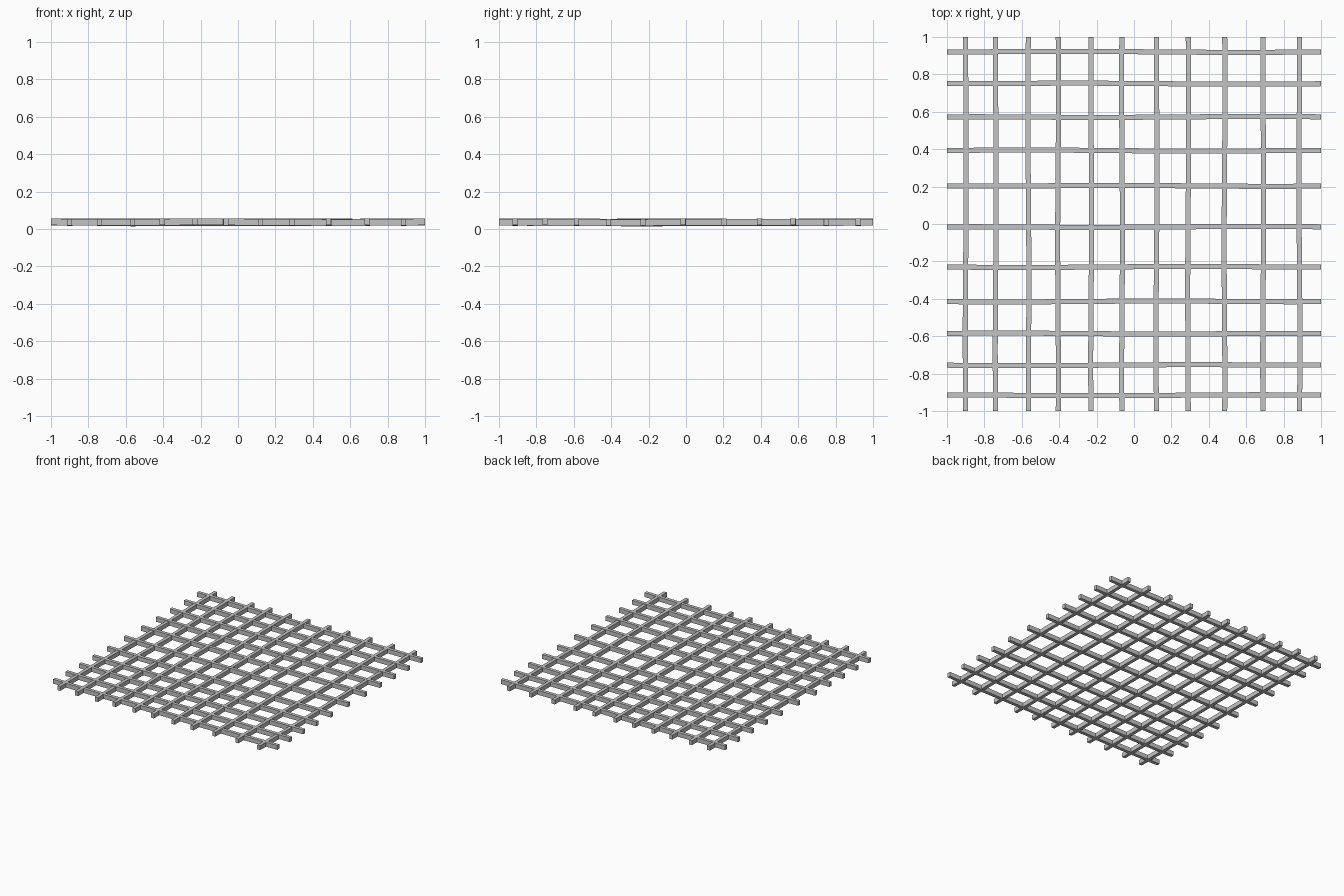
import bpy, bmesh, math, random
from mathutils import Vector

cube = bpy.data.objects.get("Cube")
if cube:
    bpy.data.objects.remove(cube, do_unlink=True)

random.seed(4)

# Plain grey bar material
grey = bpy.data.materials.new("mid_grey")
grey.use_nodes = True
COLOR = (0.55, 0.55, 0.55, 1)
grey.diffuse_color = COLOR
grey.node_tree.nodes["Principled BSDF"].inputs["Base Color"].default_value = COLOR

WIDTH, HEIGHT, MID_Z, STATIONS = 0.027, 0.035, 0.0375, 12


def bar(name, offset, along_x):
    """Square bar, 2 units long, with a slight hand-made wobble."""
    bm = bmesh.new()
    lift = random.uniform(-0.0015, 0.0015)
    phase = random.uniform(0, math.tau)
    rings = []
    for i in range(STATIONS + 1):
        t = -1 + 2 * i / STATIONS
        fade = 1 - t ** 4
        side = offset + 0.003 * fade * math.sin(3 * t + phase)
        z = MID_Z + lift - 0.002 * fade * (1 + math.sin(4 * t + phase))
        ring = []
        for a, b in ((-1, -1), (1, -1), (1, 1), (-1, 1)):
            s, h = side + a * WIDTH / 2, z + b * HEIGHT / 2
            ring.append(bm.verts.new(Vector((t, s, h) if along_x else (s, t, h))))
        rings.append(ring)
    for r0, r1 in zip(rings, rings[1:]):
        for k in range(4):
            n = (k + 1) % 4
            bm.faces.new((r0[k], r0[n], r1[n], r1[k]))
    bm.faces.new(rings[0])
    bm.faces.new(rings[-1])
    bmesh.ops.recalc_face_normals(bm, faces=bm.faces[:])
    mesh = bpy.data.meshes.new(name)
    bm.to_mesh(mesh)
    bm.free()
    mesh.materials.append(grey)
    bpy.context.collection.objects.link(bpy.data.objects.new(name, mesh))


# Bars running front to back
for i, x in enumerate((-0.90, -0.74, -0.565, -0.405, -0.23, -0.065,
                       0.12, 0.29, 0.485, 0.69, 0.885)):
    bar(f"lengthwise_bar_{i + 1}", x, False)

# Bars running side to side
for i, y in enumerate((-0.915, -0.755, -0.585, -0.415, -0.23, -0.015,
                       0.203, 0.393, 0.573, 0.75, 0.92)):
    bar(f"crosswise_bar_{i + 1}", y, True)
